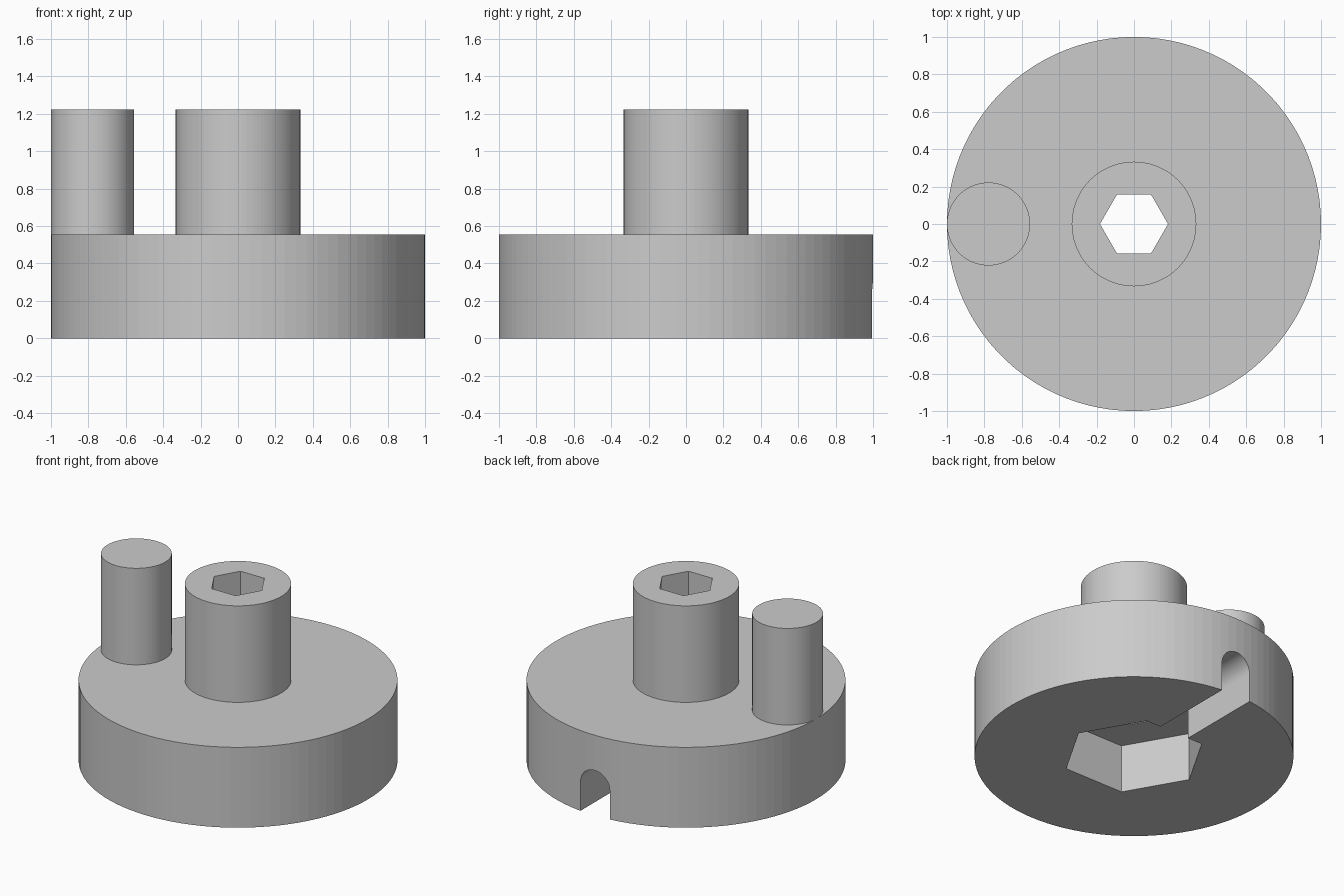
import bpy, bmesh
from math import sin, cos, pi
from mathutils import Matrix

if "Cube" in bpy.data.objects:
    bpy.data.objects.remove(bpy.data.objects["Cube"], do_unlink=True)

grey = bpy.data.materials.new("plain grey")
grey.use_nodes = True
grey.diffuse_color = (0.6, 0.6, 0.6, 1)
grey.node_tree.nodes["Principled BSDF"].inputs["Base Color"].default_value = (0.6, 0.6, 0.6, 1)

BASE_R, BASE_H, TOP = 1.0, 0.556, 1.224
SIDES = 100


def arc(radius, count, start=0.0, sweep=2 * pi, closed=True):
    """Points on a circle; an open arc also includes its end point."""
    steps = count if closed else count - 1
    return [(radius * cos(start + sweep * i / steps),
             radius * sin(start + sweep * i / steps)) for i in range(count)]


def prism(name, outline, z0, z1, matrix=Matrix()):
    """Extrude a flat outline from z0 to z1, then place it with a matrix."""
    bm = bmesh.new()
    face = bm.faces.new([bm.verts.new((x, y, z0)) for x, y in outline])
    out = bmesh.ops.extrude_face_region(bm, geom=[face])
    top = [v for v in out["geom"] if isinstance(v, bmesh.types.BMVert)]
    bmesh.ops.translate(bm, verts=top, vec=(0, 0, z1 - z0))
    bm.transform(matrix)
    bmesh.ops.recalc_face_normals(bm, faces=bm.faces)
    mesh = bpy.data.meshes.new(name)
    bm.to_mesh(mesh)
    bm.free()
    mesh.materials.append(grey)
    obj = bpy.data.objects.new(name, mesh)
    bpy.context.collection.objects.link(obj)
    return obj


def cut(obj, cutter):
    """Subtract the cutter from the object and apply the result."""
    mod = obj.modifiers.new("cut", "BOOLEAN")
    mod.operation, mod.solver, mod.object = "DIFFERENCE", "EXACT", cutter
    bpy.context.view_layer.objects.active = obj
    bpy.ops.object.modifier_apply(modifier=mod.name)


# Solid parts: disc, central post and offset crank pin
base = prism("base_disc", arc(BASE_R, SIDES), 0, BASE_H)
post = prism("center_post", arc(0.333, SIDES), BASE_H, TOP)
pin = prism("crank_pin", arc(0.222, SIDES), BASE_H, TOP,
            Matrix.Translation((-0.778, 0, 0)))

# Hexagonal shaft hole through everything, and wider hex recess below
shaft = prism("shaft_cutter", arc(0.182, 6), -0.1, TOP + 0.1)
recess = prism("recess_cutter", arc(0.452, 6), -0.1, 0.333)

# Arched slot from the recess out through the back of the disc
SLOT_R, SPRING = 0.112, 0.2
arch = [(x, y + SPRING) for x, y in arc(SLOT_R, 33, 0, pi, False)]
arch += [(-SLOT_R, -0.1), (SLOT_R, -0.1)]
slot = prism("slot_cutter", arch, -1.2, -0.2, Matrix.Rotation(pi / 2, 4, "X"))

for cutter in (recess, slot, shaft):
    cut(base, cutter)
cut(post, shaft)

for cutter in (recess, slot, shaft):
    bpy.data.objects.remove(cutter, do_unlink=True)
